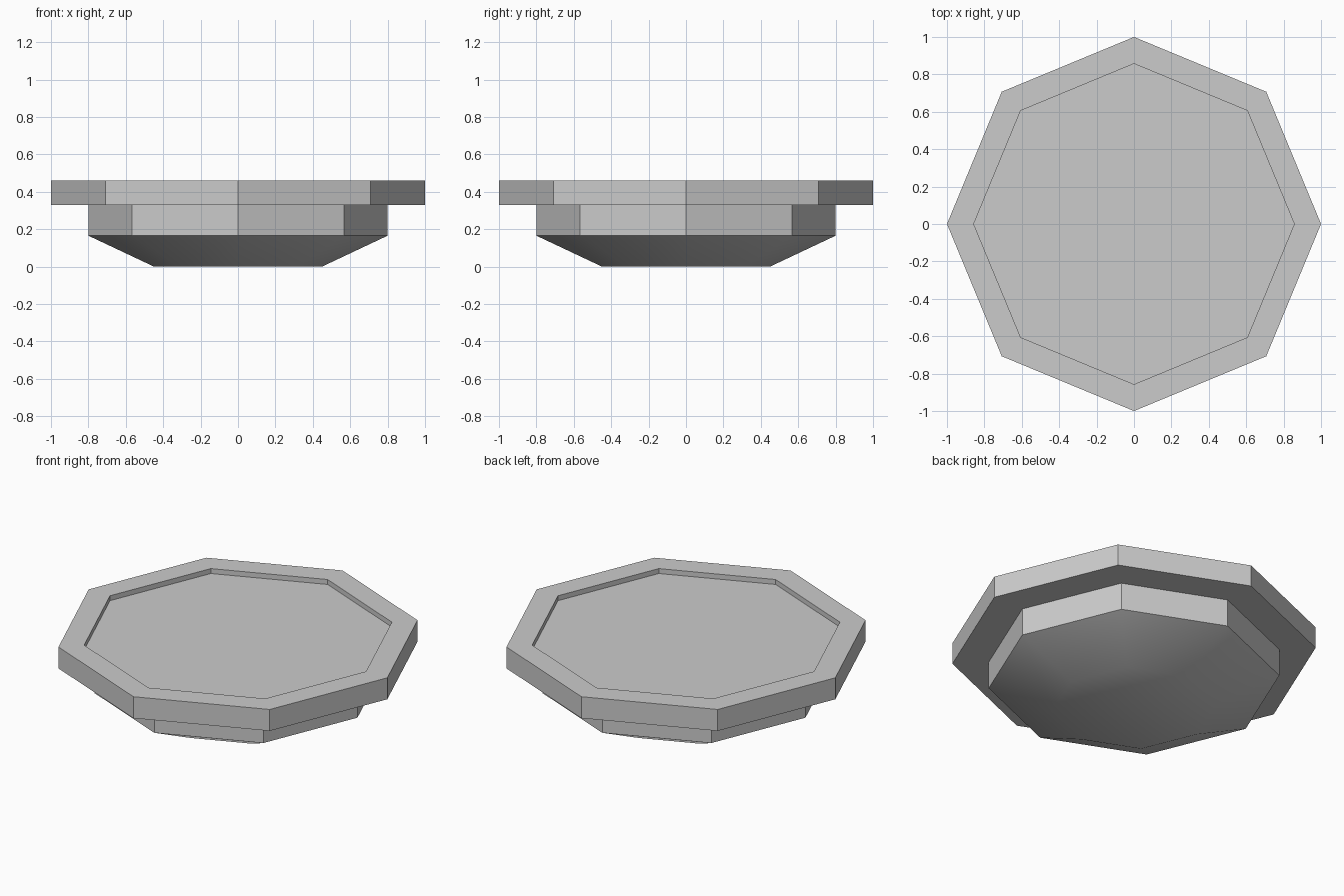
import bpy
import bmesh
from math import cos, sin, tau, radians

SIDES = 8

cube = bpy.data.objects.get("Cube")
if cube:
    bpy.data.objects.remove(cube, do_unlink=True)

grey = bpy.data.materials.new("plain grey")
grey.use_nodes = True
colour = (0.6, 0.6, 0.6, 1)
grey.diffuse_color = colour
grey.node_tree.nodes["Principled BSDF"].inputs["Base Color"].default_value = colour


def turned_part(name, profile):
    """Sweep (radius, height) points round an octagon and cap both ends."""
    bm = bmesh.new()
    rings = [[bm.verts.new((r * cos(tau * i / SIDES), r * sin(tau * i / SIDES), z))
              for i in range(SIDES)] for r, z in profile]
    for low, high in zip(rings, rings[1:]):
        for i in range(SIDES):
            j = (i + 1) % SIDES
            bm.faces.new((low[i], low[j], high[j], high[i]))
    bm.faces.new(rings[0][::-1])
    bm.faces.new(rings[-1])
    mesh = bpy.data.meshes.new(name)
    bm.to_mesh(mesh)
    bm.free()
    mesh.materials.append(grey)
    obj = bpy.data.objects.new(name, mesh)
    bpy.context.collection.objects.link(obj)
    # Soften the shallow underside, keep the octagon corners crisp
    bpy.ops.object.select_all(action="DESELECT")
    obj.select_set(True)
    bpy.context.view_layer.objects.active = obj
    bpy.ops.object.shade_smooth_by_angle(angle=radians(30))


# One closed shell: tapered base, body, overhanging rim, recessed top
turned_part("octagonal_dish", [
    (0.45, 0), (0.8, 0.165),      # tapered base
    (0.8, 0.33), (1, 0.33),       # body and rim underside
    (1, 0.46), (0.857, 0.46),     # rim
    (0.857, 0.43),                # recessed top
])
